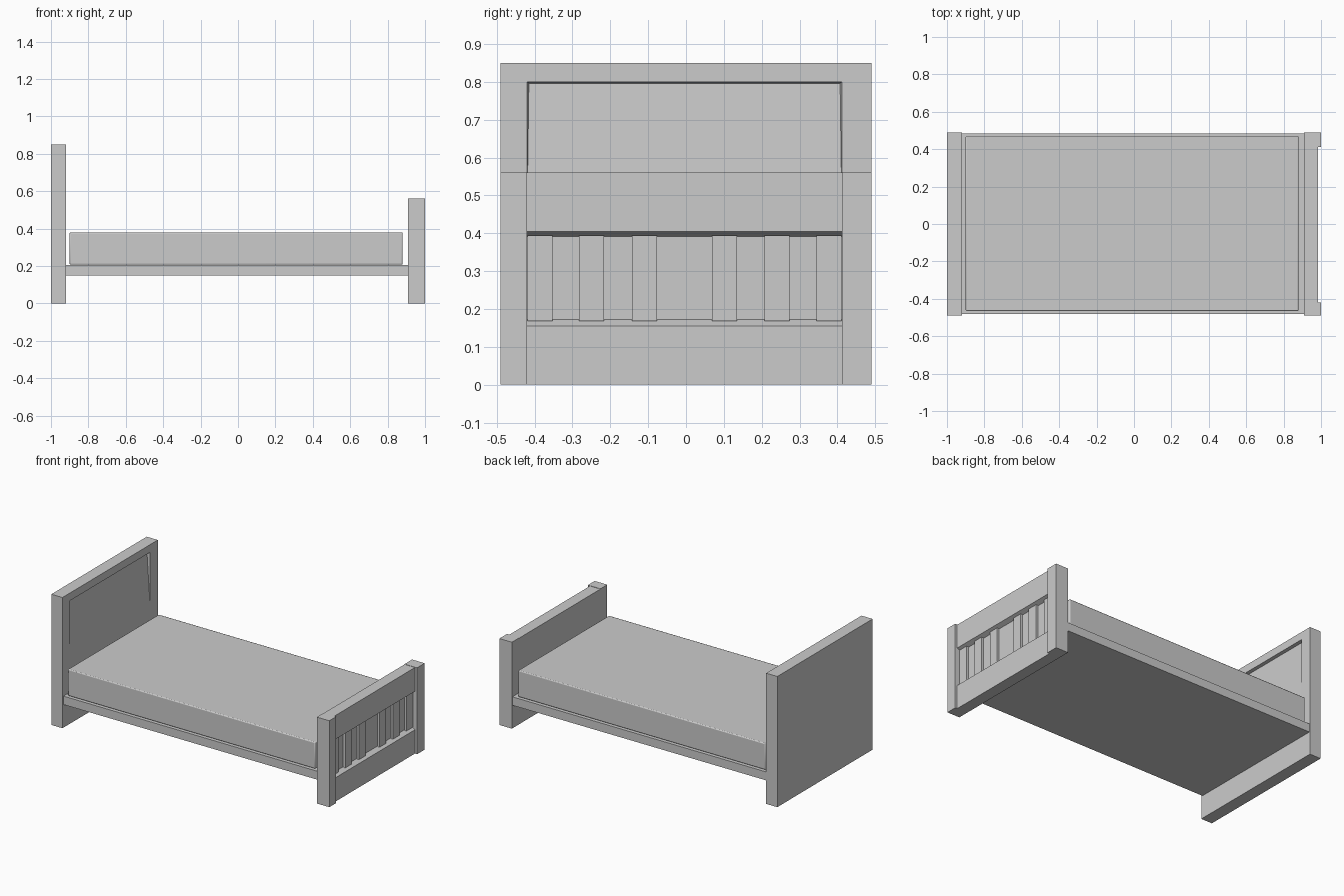
import bpy, bmesh

if "Cube" in bpy.data.objects:
    bpy.data.objects.remove(bpy.data.objects["Cube"])


def add_mesh(name, bm):
    bmesh.ops.recalc_face_normals(bm, faces=bm.faces)
    mesh = bpy.data.meshes.new(name)
    bm.to_mesh(mesh)
    bm.free()
    obj = bpy.data.objects.new(name, mesh)
    bpy.context.collection.objects.link(obj)
    return obj


def box_bm(x, y, z):
    bm = bmesh.new()
    bmesh.ops.create_cube(bm, size=1)
    for v in bm.verts:
        v.co = [r[0] if c < 0 else r[1] for c, r in zip(v.co, (x, y, z))]
    return bm


def box(name, x, y, z, bevel=0):
    obj = add_mesh(name, box_bm(x, y, z))
    if bevel:
        mod = obj.modifiers.new("soft_edges", 'BEVEL')
        mod.width = bevel
        mod.segments = 2
    return obj


def extrude_profile(name, points, y):
    bm = bmesh.new()
    face = bm.faces.new([bm.verts.new((px, y[0], pz)) for px, pz in points])
    new = bmesh.ops.extrude_face_region(bm, geom=[face])["geom"]
    moved = [g for g in new if isinstance(g, bmesh.types.BMVert)]
    bmesh.ops.translate(bm, verts=moved, vec=(0, y[1] - y[0], 0))
    return add_mesh(name, bm)


# Headboard: one solid board with a recessed panel facing the mattress
bm = box_bm((-1, -0.92), (-0.49, 0.49), (0, 0.85))
bm.normal_update()
front = max(bm.faces, key=lambda f: f.calc_center_median().x)
mid = front.calc_center_median()


def inset_to(face, x, y, z):
    bmesh.ops.inset_individual(bm, faces=[face], thickness=0.01)
    for v in face.verts:
        v.co = (x, y[v.co.y > mid.y], z[v.co.z > mid.z])


inset_to(front, -0.92, (-0.42, 0.412), (0.43, 0.80))
inset_to(front, -0.94, (-0.415, 0.407), (0.445, 0.796))
add_mesh("headboard", bm)

# Footboard: rails and recessed backing in one cross-section
extrude_profile("footboard", [
    (0.91, 0), (0.985, 0), (0.985, 0.155), (0.955, 0.172),
    (0.955, 0.392), (0.985, 0.405), (0.985, 0.56), (0.91, 0.56)],
    (-0.42, 0.412))

# Footboard posts stand slightly proud of the rails
for side, y in (("front", (-0.49, -0.42)), ("back", (0.412, 0.49))):
    box(side + "_foot_post", (0.91, 1.0), y, (0, 0.562))

# Footboard slats with a wider space in the middle
for i, y in enumerate((-0.385, -0.25, -0.11, 0.102, 0.24, 0.378)):
    box(f"foot_slat_{i + 1}", (0.95, 0.97), (y - 0.033, y + 0.033), (0.168, 0.394))

# Bed base and mattress
box("bed_base", (-0.925, 0.915), (-0.48, 0.485), (0.15, 0.205))
mattress = box("mattress", (-0.9, 0.88), (-0.465, 0.47), (0.207, 0.38), 0.006)
bpy.context.view_layer.objects.active = mattress
mattress.select_set(True)
bpy.ops.object.shade_smooth_by_angle()
